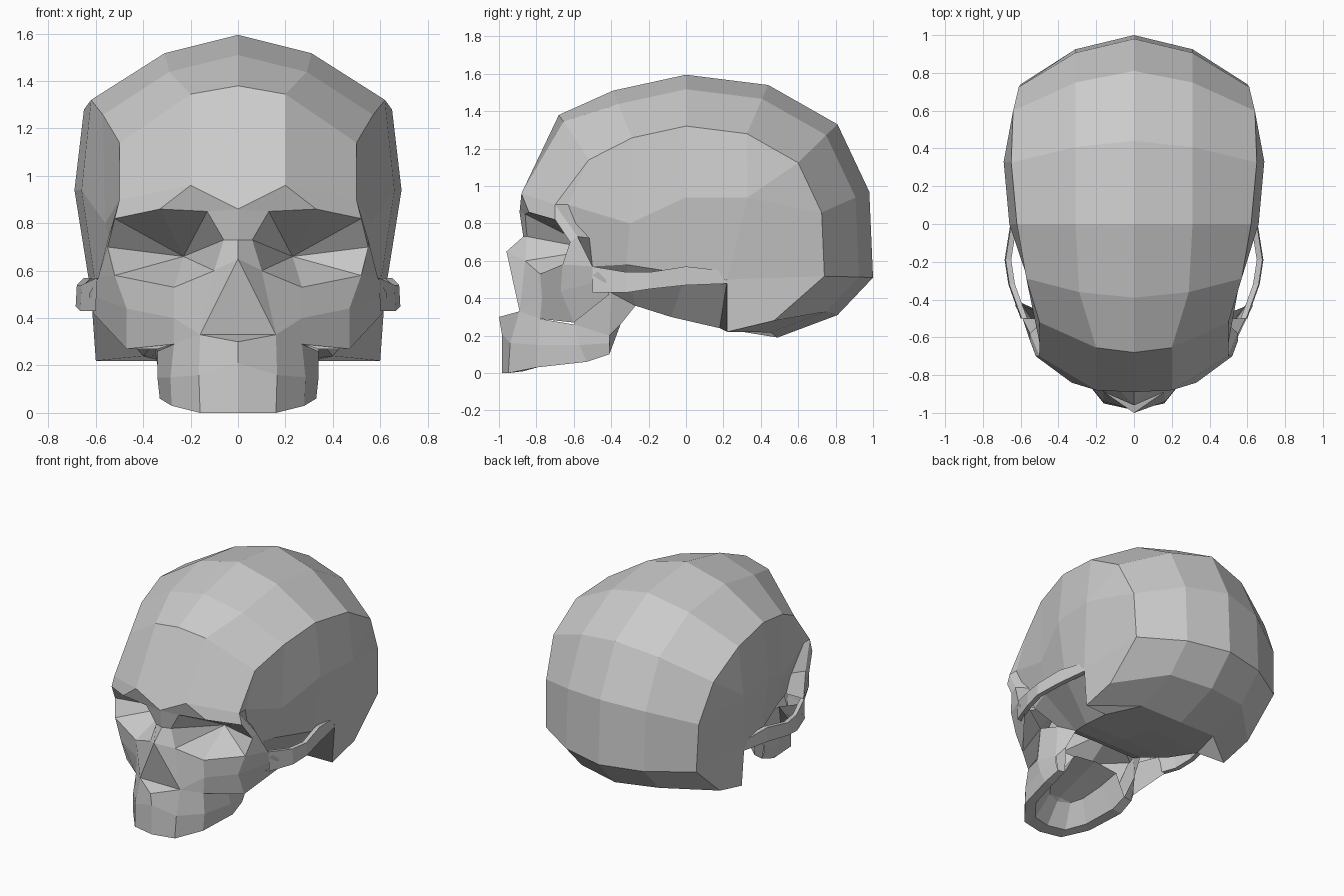
import bpy, bmesh
from mathutils import Vector

if "Cube" in bpy.data.objects:
    bpy.data.objects.remove(bpy.data.objects["Cube"])


def part(name, lofts):
    """Skin each list of equal-length point rows, mirror over x, weld into one object."""
    bm = bmesh.new()
    for rows in lofts:
        for side in (1, -1):
            grid = [[bm.verts.new((p[0] * side, p[1], p[2])) for p in row] for row in rows]
            for a, b in zip(grid, grid[1:]):
                for i in range(len(a) - 1):
                    quad = [a[i], a[i + 1], b[i + 1], b[i]]
                    uniq = []
                    for v in quad:
                        if all((v.co - u.co).length > 1e-4 for u in uniq):
                            uniq.append(v)
                    if len(uniq) > 2:
                        bm.faces.new(uniq if side == 1 else uniq[::-1])
    bmesh.ops.remove_doubles(bm, verts=bm.verts, dist=0.002)
    loose = [v for v in bm.verts if not v.link_faces]
    bmesh.ops.delete(bm, geom=loose, context='VERTS')
    bmesh.ops.recalc_face_normals(bm, faces=bm.faces)
    me = bpy.data.meshes.new(name)
    bm.to_mesh(me)
    bm.free()
    ob = bpy.data.objects.new(name, me)
    bpy.context.collection.objects.link(ob)
    return ob


# Cranium: midline profile shrunk towards a pivot for the columns further out
profile = [(-.68, 1.38), (-.39, 1.51), (0, 1.595), (.44, 1.54), (.81, 1.33),
           (.98, .97), (1.0, .51), (.81, .31), (.49, .19)]
mid_x = [.2, .29, .31, .31, .31, .31, .31, .31, .31]
out_x = [.50, .57, .62, .65, .64, .61, .60, .60, .60]


def col(y, z, x, s, pz=.56):
    return (x, y * s, pz + (z - pz) * s)


vault = []
for (y, z), mx, ox in zip(profile, mid_x, out_x):
    vault.append([(0, y, z), col(y, z, mx, .925), col(y, z, ox, .74, .5 if z < .5 else .54)])
vault[0][1:] = [(.2, -.655, 1.345), (.50, -.52, 1.14)]
vault[7][2] = (.60, .47, .28)
vault[8][2] = mastoid = (.60, .22, .22)
T = [r[2] for r in vault]

# Forehead down to the brow
glabella, brow_in, brow_out = (0, -.89, .86), (.2, -.88, .96), (.50, -.70, .90)
forehead = [vault[0], [glabella, brow_in, brow_out]]

# Temple walls
temple = (.50, -.63, .90)
ear = (.62, .22, .50)
side_top = T[0:7]
side_mid = [temple, (.56, -.30, .80), (.66, 0, .94), (.69, .33, .94), (.69, .33, .94), T[5], T[6]]
side_low = [(.45, -.5, .57), (.51, -.32, .58), (.60, 0, .53), ear, ear, T[6], T[6]]
front_temple = [[T[0], T[0]], [brow_out, temple]]
mastoid_side = [[ear, T[6]], [mastoid, T[7]]]

# Underside of the braincase
base = [[vault[8][0], vault[8][1], mastoid],
        [(0, .18, .27), (.40, .18, .24), ear],
        [(0, -.1, .32), (.35, -.08, .30), (.60, 0, .53)],
        [(0, -.27, .36), (.28, -.27, .36), (.51, -.32, .58)],
        [(0, -.38, .42), (.33, -.40, .43), (.45, -.5, .57)]]
part("cranium", [vault, forehead, [side_top, side_mid, side_low], front_temple,
                 mastoid_side, base])

# Face: eye socket rim, brow, outer orbit post and socket cavity
rim = [(.06, -.85, .73), (.13, -.86, .85), (.33, -.84, .86), (.52, -.70, .82),
       (.55, -.62, .70), (.52, -.66, .58), (.27, -.78, .53), (.10, -.86, .60)]
outer = [(0, -.87, .73), glabella, brow_in, brow_out, (.55, -.58, .73), (.59, -.50, .57)]
closed = rim + rim[:1]
apex = Vector((.23, -.48, .66))
deep = [tuple(Vector(p).lerp(apex, .6)) for p in closed]
socket = [closed, deep, [tuple(apex)] * 9]
post_back = [outer[3:6], [temple, (.47, -.5, .72), (.45, -.5, .57)]]

# Nose and cheeks
tip, wing, spine = (0, -.96, .65), (.16, -.89, .33), (0, -1.0, .30)
nose = [[outer[0], tip, tip], [rim[0], rim[7], wing]]
opening = [[tip, tip], [(0, -.89, .33), wing], [spine, wing]]
cheek = [[rim[7], rim[6], rim[5], outer[5]],
         [wing, (.27, -.77, .40), (.47, -.67, .44), (.63, -.43, .50)],
         [wing, (.27, -.78, .29), (.47, -.60, .27), (.61, -.41, .42)]]
cheek_back = [cheek[2][1:], [(.34, -.60, .27), (.38, -.52, .45), (.58, -.44, .55)]]
part("face", [[outer, rim[:6]], socket, post_back, nose, opening, cheek, cheek_back])

# Upper jaw: outer wall, tooth-line rim and hollow palate
top = [spine, wing, (.27, -.78, .29), (.34, -.60, .26), (.34, -.41, .20)]
mid = [(0, -.985, .21), (.165, -.94, .16), (.285, -.79, .15), (.34, -.57, .15), (.34, -.41, .16)]
low = [(0, -.985, 0), (.16, -.95, 0), (.28, -.80, .03), (.33, -.53, .06), (.32, -.41, .10)]
inner = [(0, -.90, .01), (.13, -.87, .01), (.22, -.76, .04), (.26, -.53, .07), (.26, -.41, .11)]
roof = [(0, -.80, .15), (.09, -.77, .16), (.14, -.70, .18), (.17, -.55, .22), (.18, -.40, .26)]
ridge = [(0, -.80, .15), (0, -.77, .17), (0, -.70, .19), (0, -.55, .24), (0, -.40, .28)]
jaw_back = [[low[4], top[4], (.33, -.40, .43)],
            [inner[4], (.30, -.35, .26), (.28, -.27, .36)]]
jaw_side = [[top[3], top[4]], [(.38, -.52, .45), (.33, -.40, .43)]]
part("upper_jaw", [[top, mid, low, inner, roof, ridge], jaw_back, jaw_side])

# Cheek arches: thin bars swept from the cheek to above the ear
stations = [(.60, -.50, .57, .43), (.665, -.32, .54, .43), (.685, -.19, .54, .45),
            (.655, 0, .57, .47), (.61, .27, .54, .48)]
bars = [[(x, y, b), (x - .005, y, t), (x - .035, y, t), (x - .035, y, b), (x, y, b)]
        for x, y, t, b in stations]
part("cheek_arches", [bars])
